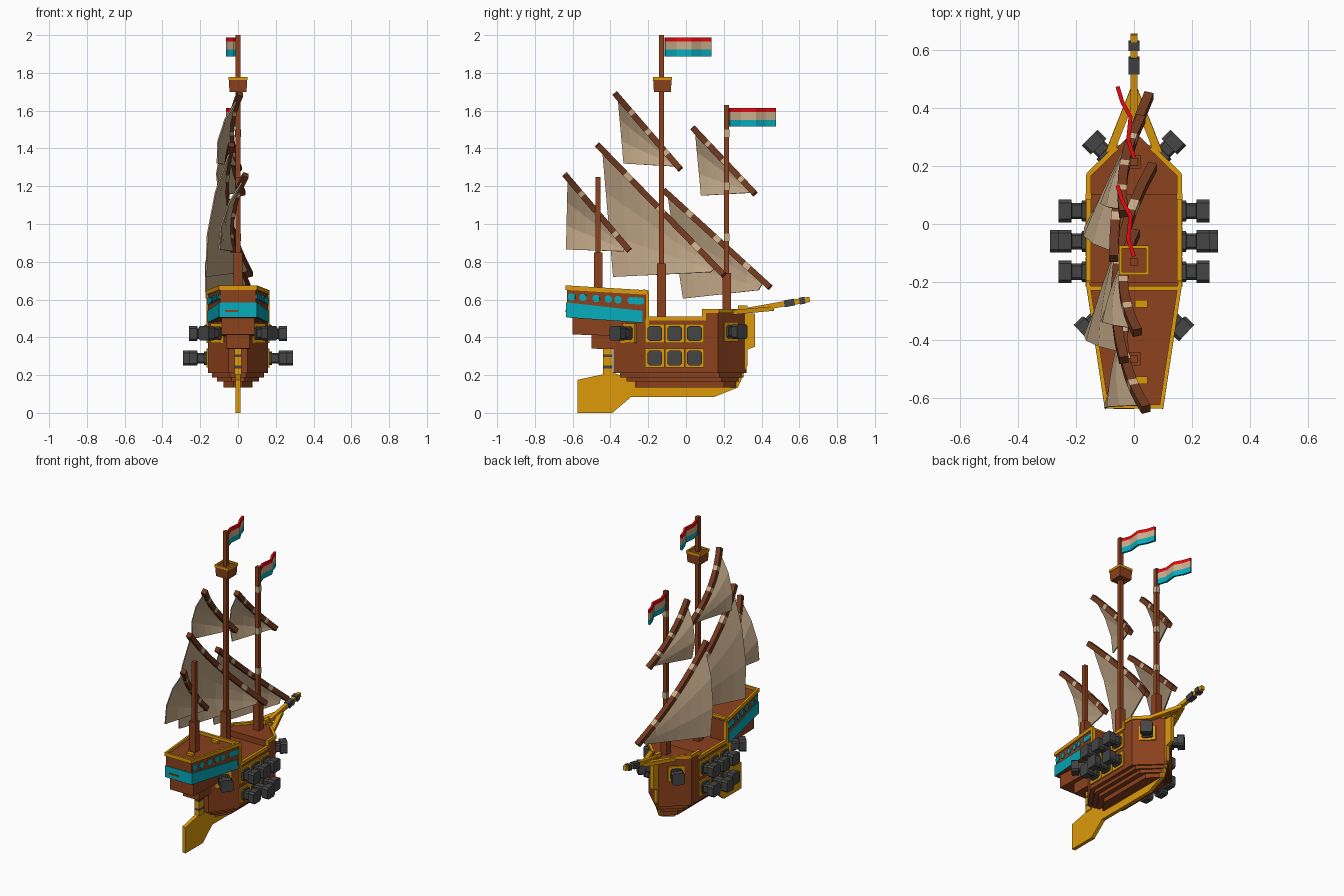
import bpy, bmesh, math
from mathutils import Vector, Matrix

if "Cube" in bpy.data.objects:
    bpy.data.objects.remove(bpy.data.objects["Cube"])


def material(name, r, g, b):
    m = bpy.data.materials.new(name)
    m.use_nodes = True
    m.diffuse_color = (r, g, b, 1)
    m.node_tree.nodes["Principled BSDF"].inputs["Base Color"].default_value = (r, g, b, 1)
    return m


WOOD = material("hull brown", 0.26, 0.052, 0.012)
DARK = material("spar brown", 0.16, 0.04, 0.014)
GOLD = material("gold", 0.72, 0.32, 0.003)
TEAL = material("teal", 0.002, 0.41, 0.5)
RED = material("red", 0.85, 0.003, 0.005)
CREAM = material("cream", 0.6, 0.42, 0.25)
CANVAS = material("canvas", 0.54, 0.39, 0.245)
IRON = material("iron grey", 0.058, 0.058, 0.06)


def make(name, verts, faces, mats, index=None, thick=0):
    me = bpy.data.meshes.new(name)
    me.from_pydata([tuple(v) for v in verts], [], faces)
    for m in mats:
        me.materials.append(m)
    if index:
        me.polygons.foreach_set("material_index", index)
    bm = bmesh.new()
    bm.from_mesh(me)
    bmesh.ops.recalc_face_normals(bm, faces=bm.faces)
    bm.to_mesh(me)
    bm.free()
    ob = bpy.data.objects.new(name, me)
    bpy.context.collection.objects.link(ob)
    if thick:
        mod = ob.modifiers.new("thickness", "SOLIDIFY")
        mod.thickness = thick
        mod.offset = 0
    return ob


def loft(name, rings, mats, index=None):
    """Skin equal rings of points and cap both ends."""
    n, k = len(rings[0]), len(rings)
    faces = [[j * n + i, j * n + (i + 1) % n, (j + 1) * n + (i + 1) % n, (j + 1) * n + i]
             for j in range(k - 1) for i in range(n)]
    faces += [list(range(n)), list(range((k - 1) * n, k * n))]
    idx = [index[j] for j in range(k - 1) for i in range(n)] + [0, 0] if index else None
    return make(name, [v for r in rings for v in r], faces, mats, idx)


def slab(name, profile, width, mat):
    """Side profile (y, z) spread to a half width that depends on y."""
    return loft(name, [[(s * width(y), y, z) for y, z in profile] for s in (-1, 1)], [mat])


def prism(name, outline, z0, z1, mat):
    return loft(name, [[(x, y, z) for x, y in outline] for z in (z0, z1)], [mat])


def beam(name, path, half_w, half_h, mats, index=None):
    """Rectangular section swept along a path."""
    path = [Vector(p) for p in path]
    rings = []
    for i, p in enumerate(path):
        t = (path[min(i + 1, len(path) - 1)] - path[max(i - 1, 0)]).normalized()
        ref = Vector((1, 0, 0)) if abs(t.x) < 0.9 else Vector((0, 1, 0))
        up = t.cross(ref).normalized()
        side = up.cross(t)
        rings.append([p + side * a * half_w + up * b * half_h
                      for a, b in ((-1, -1), (1, -1), (1, 1), (-1, 1))])
    return loft(name, rings, mats, index)


def box(name, c, h, mat):
    x, y, z = c
    return beam(name, [(x, y - h[1], z), (x, y + h[1], z)], h[0], h[2], [mat])


def drum(name, sections, loc, yaw, mirror, mat, c=0.41):
    """Part with a chamfered square section along a yawed axis; sections are (position, half size)."""
    m = Matrix.Diagonal((mirror, 1, 1, 1)) @ Matrix.Translation(loc) @ Matrix.Rotation(math.radians(yaw), 4, "Z")
    ring = [(1, -c), (1, c), (c, 1), (-c, 1), (-1, c), (-1, -c), (-c, -1), (c, -1)]
    return loft(name, [[m @ Vector((x, r * a, r * b)) for a, b in ring] for x, r in sections], [mat])


# Hull, with stepped planking towards the keel
def hull_outline(w, stern, bow):
    k = w / 0.16
    half = [(w, bow - 0.15 * k), (w, stern + 0.165 * k), (0.31 * w, stern)]
    return [(0, bow)] + half + [(-x, y) for x, y in reversed(half)]


for i, (w, stern, bow, z0, z1) in enumerate([
        (0.16, -0.385, 0.32, 0.21, 0.495), (0.137, -0.35, 0.305, 0.188, 0.215),
        (0.11, -0.315, 0.29, 0.165, 0.19), (0.078, -0.27, 0.275, 0.135, 0.17)]):
    prism(f"hull_layer_{i}", hull_outline(w, stern, bow), z0, z1, WOOD)
prism("foredeck", [(0, 0.32), (0.16, 0.17), (0.16, 0.1), (-0.16, 0.1), (-0.16, 0.17)], 0.49, 0.535, WOOD)

# Keel and rudder blade
slab("keel_and_rudder", [(-0.575, 0), (-0.39, 0), (-0.29, 0.085), (0.15, 0.085), (0.275, 0.135),
                         (0.325, 0.25), (0.325, 0.335), (0.365, 0.35), (0.365, 0.525), (0.25, 0.525),
                         (0.2, 0.15), (-0.22, 0.15), (-0.39, 0.215), (-0.575, 0.175)], lambda y: 0.012, GOLD)
beam("rudder_post", [(0, -0.415, z) for z in (0.2, 0.235, 0.25, 0.295, 0.31, 0.345)],
     0.018, 0.025, [GOLD, IRON], [0, 1, 0, 1, 0])


# Stern castle
def cabin_w(y):
    return 0.16 + 0.151 * (y + 0.2)


slab("counter_lower", [(-0.5, 0.34), (-0.2, 0.335), (-0.2, 0.43), (-0.5, 0.43)], lambda y: 0.06, WOOD)
slab("counter_upper", [(-0.6, 0.415), (-0.25, 0.405), (-0.25, 0.51), (-0.6, 0.51)], lambda y: 0.088, WOOD)
slab("cabin", [(-0.63, 0.505), (-0.2, 0.475), (-0.2, 0.632), (-0.63, 0.658)], cabin_w, WOOD)
slab("teal_band", [(-0.635, 0.508), (-0.23, 0.478), (-0.23, 0.54), (-0.635, 0.585)],
     lambda y: cabin_w(y) + 0.006, TEAL)
box("stern_plank", (-0.035, -0.636, 0.54), (0.035, 0.003, 0.005), WOOD)
beam("stern_rail", [(-0.1, -0.63, 0.662), (0.1, -0.63, 0.662)], 0.007, 0.012, [GOLD])
beam("cabin_front_rail", [(-0.16, -0.222, 0.64), (0.16, -0.222, 0.64)], 0.008, 0.012, [GOLD])
for i, y in enumerate((-0.54, -0.275)):
    box(f"cabin_hatch_{i}", (0.025, y, 0.655 - 0.06 * (y + 0.54)), (0.021, 0.013, 0.014), GOLD)

# Parts repeated on both sides
for s, tag in ((1, "left"), (-1, "right")):
    beam(f"cabin_rail_{tag}", [(s * cabin_w(-0.637), -0.637, 0.663), (s * 0.16, -0.2, 0.637)], 0.007, 0.012, [GOLD])
    beam(f"cabin_post_{tag}", [(s * 0.157, -0.205, 0.45), (s * 0.157, -0.205, 0.63)], 0.009, 0.01, [GOLD])
    beam(f"deck_rail_{tag}", [(s * 0.157, -0.2, 0.5), (s * 0.157, 0.1, 0.5)], 0.009, 0.011, [GOLD])
    beam(f"bow_post_{tag}", [(s * 0.157, 0.095, 0.49), (s * 0.157, 0.095, 0.55)], 0.01, 0.01, [GOLD])
    beam(f"bow_rail_{tag}", [(s * 0.157, 0.09, 0.539), (s * 0.157, 0.17, 0.539), (s * 0.06, 0.265, 0.539)],
         0.009, 0.011, [GOLD])
    beam(f"beak_brace_{tag}", [(s * 0.085, 0.245, 0.532), (0, 0.46, 0.552)], 0.014, 0.012, [GOLD])
    # Cabin windows
    for i, y in enumerate((-0.605, -0.545, -0.475, -0.41, -0.36, -0.29, -0.265, -0.24)):
        z = 0.594 - 0.06 * (y + 0.27)
        drum(f"cabin_window_{tag}_{i}", [(-0.005, 0.019), (0.005, 0.019)],
             (cabin_w(y), y, z), -8.6, s, TEAL)
    # Gun ports and cannons: two broadside rows, one bow and one stern quarter
    guns = [(0.16, y, z, 0, 0.13 if (y, z) == (-0.06, 0.29) else 0.1)
            for y in (-0.165, -0.06, 0.045) for z in (0.29, 0.42)]
    guns += [(0.09, 0.235, 0.43, 45, 0.09), (0.105, -0.305, 0.422, -43, 0.105)]
    for i, (x, y, z, yaw, reach) in enumerate(guns):
        drum(f"gun_port_{tag}_{i}", [(-0.012, 0.051), (0.008, 0.051)], (x, y, z), yaw, s, GOLD, 0.97)
        drum(f"cannon_{tag}_{i}", [(0, 0.036), (0.02, 0.036), (0.021, 0.028), (reach - 0.045, 0.028),
                                   (reach - 0.044, 0.039), (reach, 0.039)], (x, y, z), yaw, s, IRON, 0.72)

# Bowsprit with iron bands
tip = [(0, y, 0.53 + 0.175 * (y - 0.25)) for y in (0.33, 0.655)]
beam("bowsprit", tip, 0.012, 0.014, [GOLD])
for i, (a, b) in enumerate(((0.52, 0.575), (0.6, 0.63))):
    beam(f"bowsprit_band_{i}", [(0, y, 0.53 + 0.175 * (y - 0.25)) for y in (a, b)], 0.019, 0.018, [IRON])
box("bow_cleat", (0, 0.3, 0.555), (0.011, 0.025, 0.014), GOLD)

# Masts
for name, y, base, step, top in (("main", -0.13, 0.49, 0.79, 2.0), ("fore", 0.215, 0.53, 0.74, 1.63),
                                 ("mizzen", -0.465, 0.64, 0.85, 1.25)):
    beam(f"{name}_mast_foot", [(0, y, base), (0, y, step)], 0.023, 0.023, [WOOD])
    beam(f"{name}_mast", [(0, y, base), (0, y, top)], 0.013, 0.013, [WOOD])
for i, z in enumerate((0.93, 1.2, 1.48)):
    box(f"fore_mast_band_{i}", (0, 0.215, z), (0.015, 0.015, 0.02), CREAM)

# Lookout basket
loft("lookout_basket", [[(a * r, -0.125 + b * r, z) for a, b in ((-1, -1), (1, -1), (1, 1), (-1, 1))]
                        for z, r in ((1.7, 0.045), (1.768, 0.049))], [WOOD])
for s in (-1, 1):
    box(f"lookout_side_rim_{s}", (s * 0.046, -0.125, 1.77), (0.005, 0.051, 0.008), GOLD)
    box(f"lookout_end_rim_{s}", (0, -0.125 + s * 0.046, 1.77), (0.051, 0.005, 0.008), GOLD)

# Curved yards with lashings, and the billowing sails below them
TS = (0, 0.1, 0.22, 0.27, 0.37, 0.48, 0.53, 0.65, 0.76, 0.81, 0.9, 1)
BANDS = [1 if i in (2, 5, 8) else 0 for i in range(len(TS) - 1)]


def rig(name, a, b, clew, foot, bend):
    """Yard from a to b (y, z); bend gives x at its top, middle and bottom."""
    def yard(t):
        x = bend[0] * (1 - t) * (1 - 2 * t) + 4 * bend[1] * t * (1 - t) + bend[2] * t * (2 * t - 1)
        return Vector((x, a[0] + (b[0] - a[0]) * t, a[1] + (b[1] - a[1]) * t))
    beam(f"{name}_yard", [yard(t) for t in TS], 0.016, 0.016, [DARK, CREAM], BANDS)
    n, m = 6, 3
    verts, faces = [], []
    for i in range(n + 1):
        u = i / n
        top = yard(0.04 + 0.9 * u)
        low = Vector(clew).lerp(Vector((yard(0.94).x, *foot)), u)
        for j in range(m + 1):
            v = j / m
            p = top.lerp(low, v)
            p.x -= 0.04 * math.sin(math.pi * v) * (1 - u)
            verts.append(p)
    for i in range(n):
        for j in range(m):
            k = i * (m + 1) + j
            faces.append([k, k + 1, k + m + 2, k + m + 1])
    make(f"{name}_sail", verts, faces, [CANVAS], thick=0.007)


rig("mizzen", (-0.64, 1.26), (-0.3, 0.86), (-0.1, -0.635, 0.865), (-0.33, 0.855), (0.042, -0.03, -0.025))
rig("main", (-0.47, 1.42), (0.2, 0.73), (-0.17, -0.385, 0.72), (0.13, 0.745), (-0.035, -0.055, 0.065))
rig("main_top", (-0.375, 1.69), (-0.03, 1.29), (-0.11, -0.33, 1.32), (-0.06, 1.305), (0.012, -0.037, 0.005))
rig("fore", (-0.12, 1.18), (0.445, 0.665), (-0.17, -0.015, 0.605), (0.385, 0.65), (-0.07, -0.04, 0.052))
rig("fore_top", (0.035, 1.51), (0.365, 1.16), (-0.1, 0.08, 1.15), (0.335, 1.165), (-0.035, -0.033, 0.025))


# Waving striped flags
def flag(name, y, z):
    wave = ((0, 0), (-0.02, 0.06), (-0.012, 0.14), (-0.04, 0.19), (-0.057, 0.245))
    rows = (0, -0.022, -0.064, -0.1)
    verts = [(x, y + d, z + h) for x, d in wave for h in rows]
    faces = [[4 * i + j, 4 * i + j + 1, 4 * i + j + 5, 4 * i + j + 4] for i in range(4) for j in range(3)]
    make(name, verts, faces, [RED, CREAM, TEAL], [0, 1, 2] * 4, thick=0.014)


flag("main_flag", -0.112, 1.987)
flag("fore_flag", 0.23, 1.615)
